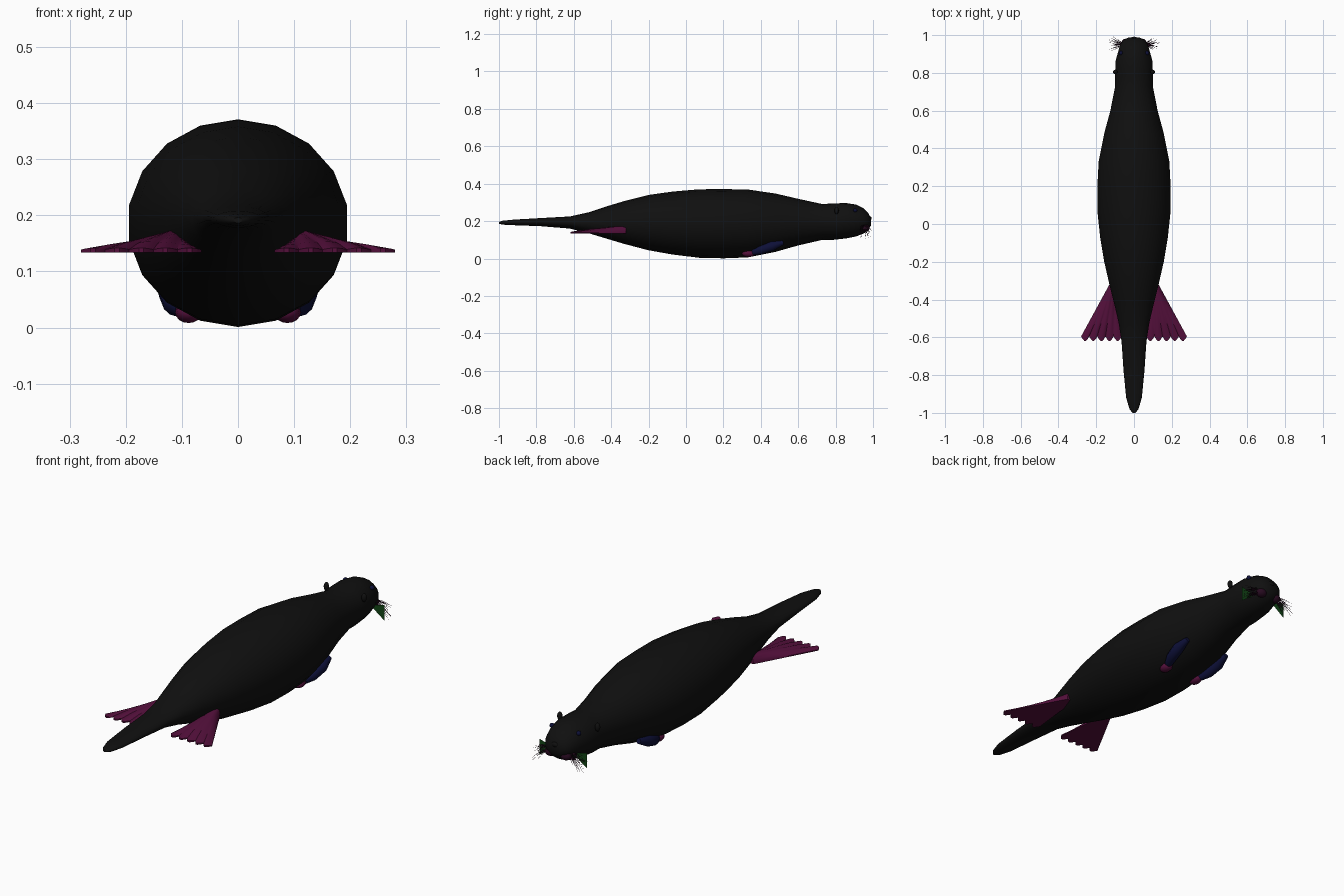
import bpy, bmesh, math, random
from mathutils import Vector

old = bpy.data.objects.get("Cube")
if old:
    bpy.data.objects.remove(old)
random.seed(4)


def material(name, r, g, b):
    m = bpy.data.materials.new(name)
    m.use_nodes = True
    m.diffuse_color = (r, g, b, 1)
    m.node_tree.nodes["Principled BSDF"].inputs["Base Color"].default_value = (r, g, b, 1)
    return m


fur = material("black fur", 0.005, 0.005, 0.005)
plum = material("plum skin", 0.09, 0.005, 0.045)
navy = material("navy", 0.004, 0.005, 0.04)
green = material("green", 0.006, 0.06, 0.008)
whisker_dark = material("dark plum whisker", 0.02, 0.003, 0.014)


def finish(bm, name, mat, angle=60):
    bmesh.ops.recalc_face_normals(bm, faces=bm.faces)
    mesh = bpy.data.meshes.new(name)
    bm.to_mesh(mesh)
    bm.free()
    mesh.materials.append(mat)
    ob = bpy.data.objects.new(name, mesh)
    bpy.context.collection.objects.link(ob)
    bpy.ops.object.select_all(action="DESELECT")
    ob.select_set(True)
    bpy.context.view_layer.objects.active = ob
    bpy.ops.object.shade_smooth_by_angle(angle=math.radians(angle))
    return ob


def skin(bm, rings, closed=True):
    """Join neighbouring rings of vertices with quads."""
    n = len(rings[0])
    for a, b in zip(rings, rings[1:]):
        for i in range(n if closed else n - 1):
            j = (i + 1) % n
            bm.faces.new((a[i], a[j], b[j], b[i]))


def tube(bm, path, radii, sides):
    """Tapered tube along a path."""
    rings = []
    for k, p in enumerate(path):
        d = (path[min(k + 1, len(path) - 1)] - path[max(k - 1, 0)]).normalized()
        u = d.cross(Vector((0, 0.3, 1))).normalized()
        v = d.cross(u)
        rings.append([bm.verts.new(p + radii[k] * (u * math.cos(t) + v * math.sin(t)))
                      for t in [math.tau * i / sides for i in range(sides)]])
    skin(bm, rings)
    for r in (rings[0], rings[-1]):
        bm.faces.new(r)


def ellipsoid(name, mat, loc, size):
    bm = bmesh.new()
    bmesh.ops.create_uvsphere(bm, u_segments=12, v_segments=8, radius=1)
    bmesh.ops.scale(bm, vec=size, verts=bm.verts)
    bmesh.ops.translate(bm, vec=loc, verts=bm.verts)
    return finish(bm, name, mat)


# Body, tail and head: y, half width, top, bottom
sections = [
    (-1.0, .008, .196, .186), (-.98, .024, .202, .181), (-.92, .042, .208, .178),
    (-.78, .056, .216, .173), (-.62, .067, .225, .160), (-.52, .083, .247, .135),
    (-.42, .107, .280, .105), (-.33, .130, .307, .078), (-.2, .160, .340, .044),
    (-.07, .182, .358, .021), (.07, .197, .370, .004), (.2, .197, .371, .001),
    (.33, .190, .369, .006), (.48, .160, .347, .036), (.6, .127, .319, .070),
    (.73, .101, .291, .100), (.79, .101, .295, .100), (.86, .100, .296, .108),
    (.91, .086, .288, .118), (.95, .074, .268, .134), (.975, .056, .243, .152),
    (.988, .028, .217, .175)]
bm = bmesh.new()
rings = []
for y, w, top, bottom in sections:
    mid, h = (top + bottom) / 2, (top - bottom) / 2
    rings.append([bm.verts.new((w * math.sin(t), y, mid + h * math.cos(t)))
                  for t in [math.tau * i / 18 for i in range(18)]])
skin(bm, rings)
bm.faces.new(rings[0])
bm.faces.new(rings[-1])
finish(bm, "body", fur)


def hind_foot(side, name):
    """Webbed foot fanning backwards with rounded toes."""
    bm = bmesh.new()
    toes, per_toe, steps = 5, 5, 5
    count = toes * per_toe
    tops, bottoms = [], []
    for k in range(steps + 1):
        v = k / steps
        top, bottom = [], []
        for i in range(count + 1):
            u = i / count
            bump = abs(math.sin(math.pi * u * toes))
            x = (.095 + .035 * u) * (1 - v) + (.065 + .215 * u) * v
            y = -.32 + (-.275 - .025 * bump) * v
            hump = .036 * (1 - v) ** .7 * math.sin(math.pi * min(1, max(0, u))) ** .5
            top.append(bm.verts.new((side * x, y, .139 + hump + .003 * bump * v)))
            bottom.append(bm.verts.new((side * x, y, .134)))
        tops.append(top)
        bottoms.append(bottom)
    skin(bm, tops, False)
    skin(bm, bottoms, False)
    for edge in (0, -1):
        skin(bm, [tops[edge], bottoms[edge]], False)
        skin(bm, [[r[edge] for r in tops], [r[edge] for r in bottoms]], False)
    finish(bm, name, plum, 40)


for side, label in ((1, "left"), (-1, "right")):
    hind_foot(side, label + "_hind_foot")

    # Folded arm and paw against the belly
    bm = bmesh.new()
    path = [Vector((side * x, y, z)) for x, y, z in
            ((.115, .52, .085), (.118, .46, .066), (.11, .40, .045), (.095, .36, .034))]
    tube(bm, path, [.012, .026, .025, .018], 10)
    finish(bm, label + "_arm", navy)
    ellipsoid(label + "_front_paw", plum, (side * .088, .335, .027), (.024, .036, .019))

    # Ear, eye and whisker pad
    ellipsoid(label + "_ear", fur, (side * .099, .805, .257), (.012, .012, .020))
    ellipsoid(label + "_eye", navy, (side * .070, .905, .258), (.011, .011, .011))
    ellipsoid(label + "_whisker_pad", whisker_dark, (side * .040, .958, .165), (.027, .024, .021))

    # Thin cheek fin
    bm = bmesh.new()
    bm.faces.new([bm.verts.new((side * x, .92, z)) for x, z in
                  ((.05, .165), (.125, .185), (.125, .11))])
    finish(bm, label + "_cheek_fin", green)

    # Whiskers sweeping out and down
    bm = bmesh.new()
    for i in range(20):
        a = math.radians(-35 + 85 * (i % 10) / 9 + random.uniform(-4, 4))
        reach = random.uniform(.06, .095)
        drop = random.uniform(.015, .065)
        root = Vector((side * .050, .948, .155 + .022 * (i // 10)))
        way = Vector((side * math.cos(a), math.sin(a) * .62, 0))
        path = [root + way * reach * t + Vector((0, 0, .01 * t - drop * t * t))
                for t in (0, .33, .67, 1)]
        tube(bm, path, [.0016, .0013, .0009, .0003], 4)
    finish(bm, label + "_whiskers", whisker_dark)

# Nose
ellipsoid("nose", fur, (0, .978, .215), (.020, .014, .013))
